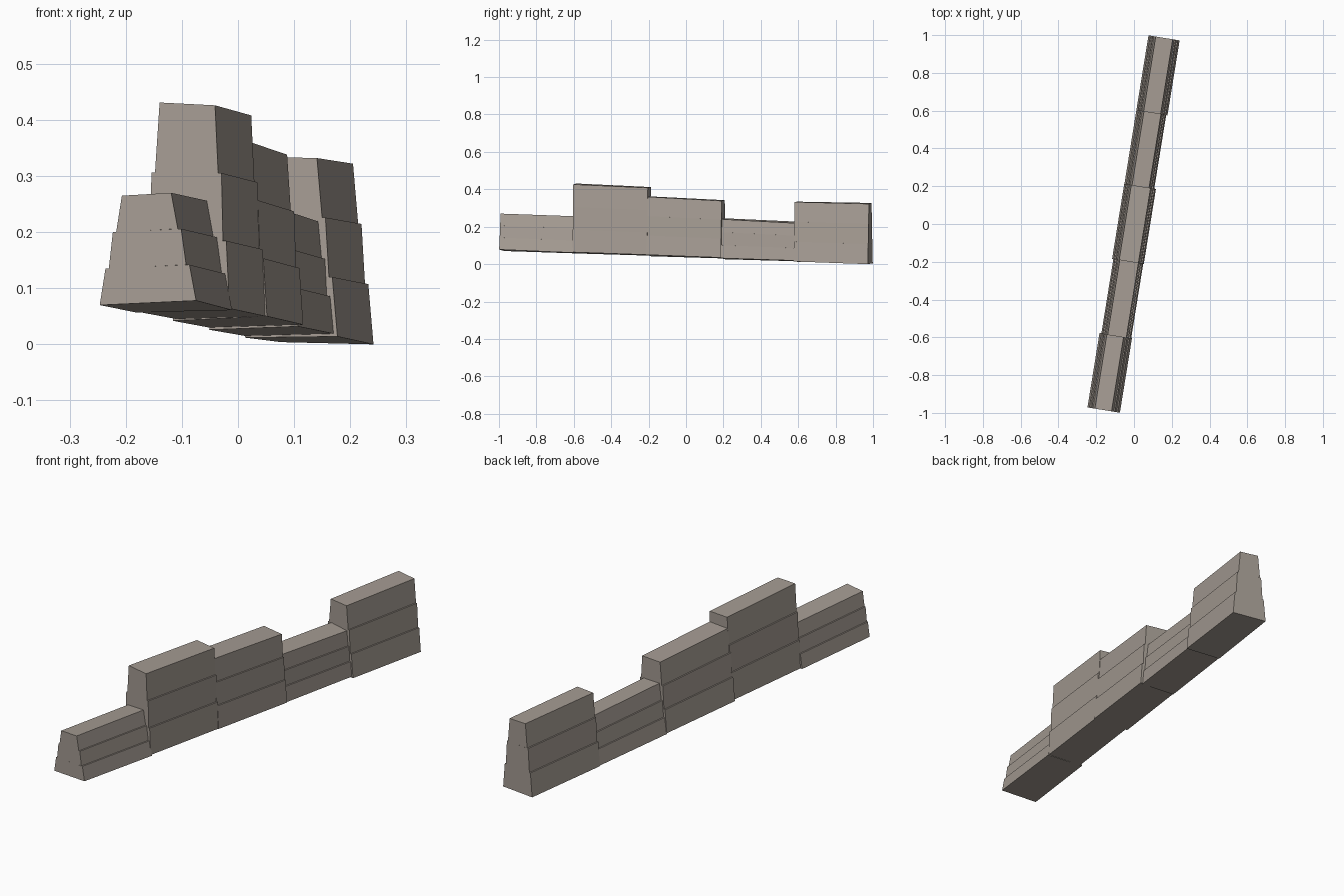
import bpy, bmesh, math
from mathutils import Matrix

cube = bpy.data.objects.get("Cube")
if cube:
    bpy.data.objects.remove(cube, do_unlink=True)

stone = bpy.data.materials.new("taupe_stone")
stone.use_nodes = True
color = (0.38, 0.335, 0.295, 1)
stone.diffuse_color = color
bsdf = stone.node_tree.nodes["Principled BSDF"]
bsdf.inputs["Base Color"].default_value = color
bsdf.inputs["Roughness"].default_value = 0.9

YAW = Matrix.Rotation(math.radians(-9.2), 4, 'Z')
COURSES = 3
LEDGE = 0.003


def mix(a, b, t):
    return a + (b - a) * t


def wall_segment(name, ends, base, top, base_z, top_z):
    """Tapered block in three courses.
    base, top: (left, right) x; base_z: left/right at front then back;
    top_z: left/right at front then back."""
    bm = bmesh.new()
    rings = []
    for i in range(COURSES):
        for t, step in ((i / COURSES, -1 if i else 0),
                        ((i + 1) / COURSES, 1 if i < COURSES - 1 else 0)):
            ring = []
            # go round the plan: front left, front right, back right, back left
            for end, side in ((0, 0), (0, 1), (1, 1), (1, 0)):
                k = end * 2 + side
                x = mix(base[side], top[side], t) + step * LEDGE * (2 * side - 1)
                z = mix(base_z[k], top_z[k], t)
                ring.append(bm.verts.new(YAW @ Matrix.Translation((x, ends[end], z)).to_translation()))
            rings.append(ring)
    bm.faces.new(rings[0][::-1])
    bm.faces.new(rings[-1])
    for lower, upper in zip(rings, rings[1:]):
        for j in range(4):
            n = (j + 1) % 4
            bm.faces.new((lower[j], lower[n], upper[n], upper[j]))
    bmesh.ops.recalc_face_normals(bm, faces=bm.faces)
    mesh = bpy.data.meshes.new(name)
    bm.to_mesh(mesh)
    bm.free()
    mesh.materials.append(stone)
    obj = bpy.data.objects.new(name, mesh)
    bpy.context.collection.objects.link(obj)


# Five sections of crumbling wall, front to back
wall_segment("wall_front_low", (-0.998, -0.598), (-0.088, 0.086), (-0.048, 0.041),
             (0.07, 0.078, 0.057, 0.061), (0.265, 0.27, 0.251, 0.256))
wall_segment("wall_tall", (-0.602, -0.198), (-0.078, 0.082), (-0.044, 0.056),
             (0.057, 0.064, 0.045, 0.05), (0.431, 0.426, 0.412, 0.408))
wall_segment("wall_middle", (-0.202, 0.202), (-0.085, 0.085), (-0.047, 0.056),
             (0.042, 0.05, 0.03, 0.035), (0.362, 0.36, 0.342, 0.338))
wall_segment("wall_dip", (0.198, 0.598), (-0.084, 0.076), (-0.043, 0.048),
             (0.026, 0.032, 0.015, 0.019), (0.245, 0.24, 0.227, 0.219))
wall_segment("wall_back_high", (0.596, 0.998), (-0.084, 0.083), (-0.045, 0.046),
             (0.012, 0.014, 0.004, 0.0), (0.334, 0.332, 0.327, 0.322))
